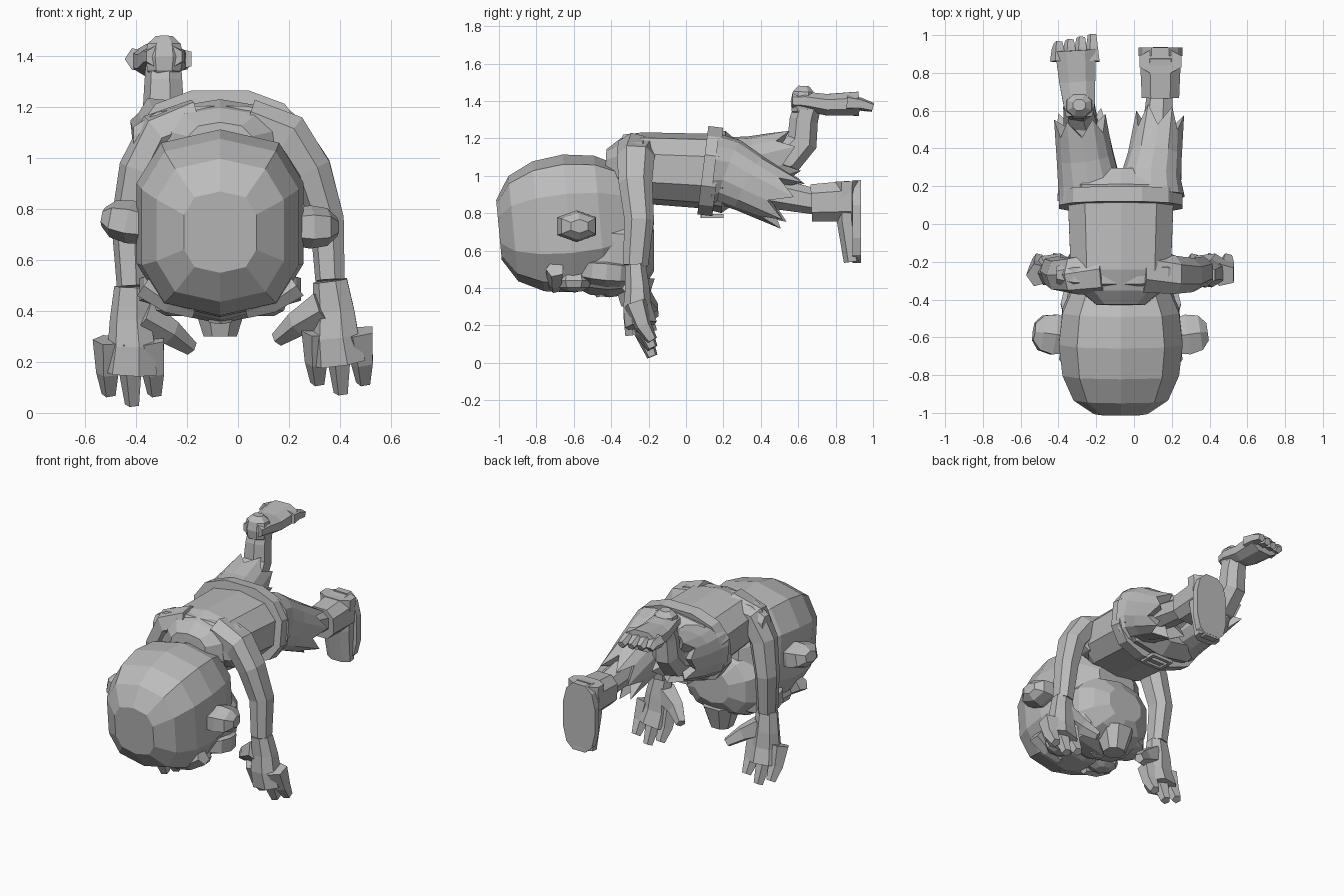
import bpy, math
from mathutils import Vector

if bpy.data.objects.get("Cube"):
    bpy.data.objects.remove(bpy.data.objects["Cube"], do_unlink=True)

grey = bpy.data.materials.new("plain grey")
grey.use_nodes = True
tone = (0.5, 0.5, 0.5, 1)
grey.diffuse_color = tone
grey.node_tree.nodes["Principled BSDF"].inputs["Base Color"].default_value = tone

ACROSS, ALONG = Vector((1, 0, 0)), Vector((0, 1, 0))
MIDDLE = -0.07


def signed_power(value, power):
    return math.copysign(abs(value) ** power, value)


def loft(name, path, radii, side=ACROSS, sides=8, power=0.85, tear=0):
    """Skin rounded-square rings along a path; tear makes a ragged open hem."""
    centres = [Vector(point) for point in path]
    last = len(centres) - 1
    verts, faces = [], []
    for i, (centre, (wide, deep)) in enumerate(zip(centres, radii)):
        heading = (centres[min(i + 1, last)] - centres[max(i - 1, 0)]).normalized()
        u = (side - heading * side.dot(heading)).normalized()
        v = heading.cross(u)
        for k in range(sides):
            angle = math.tau * (k + 0.5) / sides
            point = (centre + u * wide * signed_power(math.cos(angle), power)
                     + v * deep * signed_power(math.sin(angle), power))
            if tear and i == last:
                point += heading * tear * (1 if k % 2 else -0.5)
            verts.append(point)
    for start in range(0, last * sides, sides):
        for k in range(sides):
            a, b = start + k, start + (k + 1) % sides
            faces.append((a, b, b + sides, a + sides))
    faces.append(tuple(reversed(range(sides))))
    rim = list(range(last * sides, len(verts)))
    if tear:
        faces += [(a, b, len(verts)) for a, b in zip(rim, rim[1:] + rim[:1])]
        verts.append(centres[-1] - heading * tear)
    else:
        faces.append(tuple(rim))
    mesh = bpy.data.meshes.new(name)
    mesh.from_pydata(verts, [], faces)
    mesh.materials.append(grey)
    obj = bpy.data.objects.new(name, mesh)
    bpy.context.collection.objects.link(obj)


def limb(name, path, start, end, flat=1, **options):
    """Tube whose radius runs evenly from start to end."""
    last = len(path) - 1
    widths = [start + (end - start) * i / last for i in range(last + 1)]
    loft(name, path, [(w, w * flat) for w in widths], **options)


def blob(name, start, end, wide, deep, rings=7, **options):
    """Rounded boxy lump between two end caps."""
    start, end = Vector(start), Vector(end)
    angles = [math.pi * (0.08 + 0.84 * i / (rings - 1)) for i in range(rings)]
    path = [start.lerp(end, 0.5 - math.cos(a) / math.cos(angles[0]) / 2) for a in angles]
    swell = [math.sin(a) ** 0.6 for a in angles]
    loft(name, path, [(wide * s, deep * s) for s in swell], **options)


# head hanging face down, crown to the front
blob("skull", (MIDDLE, -1, 0.71), (MIDDLE, -0.25, 0.78), 0.34, 0.37, sides=10, power=0.72)
blob("jaw", (MIDDLE, -0.65, 0.6), (MIDDLE, -0.17, 0.6), 0.3, 0.25, sides=10)
blob("cheeks", (MIDDLE, -0.6, 0.5), (MIDDLE, -0.25, 0.47), 0.34, 0.1)
limb("mouth", [(MIDDLE, -0.28, 0.45), (MIDDLE, -0.28, 0.3)], 0.12, 0.07)
limb("nose", [(MIDDLE, -0.45, 0.45), (MIDDLE, -0.43, 0.36)], 0.07, 0.05, sides=6)

# ears, eyes and brows
for s, label in ((1, "left"), (-1, "right")):
    def face_point(out, y, z):
        return MIDDLE + s * out, y, z

    blob(label + "_ear", face_point(0.25, -0.6, 0.73), face_point(0.46, -0.57, 0.75 - s * 0.02),
         0.12, 0.085, rings=5, side=ALONG, sides=6)
    blob(label + "_eye", face_point(0.17, -0.6, 0.5), face_point(0.17, -0.6, 0.38),
         0.1, 0.1, rings=5)
    limb(label + "_brow", [face_point(0.3, -0.7, 0.5), face_point(0.2, -0.7, 0.43),
                           face_point(0.1, -0.7, 0.4)], 0.05, 0.03, side=ALONG, sides=5)

# torso tapering into the neck, broad shoulders, belt and square buckle
swell = {-0.43: 0.45, -0.36: 0.75, -0.25: 0.95, 0.1: 1, 0.2: 1.1, 0.29: 0.75}
loft("torso", [(MIDDLE, y, 1.03 - y / 20) for y in swell],
     [(0.29 * s, 0.2 * s) for s in swell.values()], sides=10, power=0.8)
blob("shoulders", (MIDDLE - 0.34, -0.27, 1.06), (MIDDLE + 0.34, -0.27, 1.06), 0.11, 0.16,
     rings=6, side=ALONG)
limb("belt", [(MIDDLE, 0.09, 1.03), (MIDDLE, 0.17, 1.02)], 0.335, 0.335, flat=0.73,
     sides=12, power=0.8)
for e in (-1, 1):
    x, y = MIDDLE + e * 0.07, 0.14 + e * 0.05
    limb("buckle_side", [(x, 0.08, 0.785), (x, 0.2, 0.785)], 0.015, 0.015, sides=4)
    limb("buckle_bar", [(MIDDLE - 0.07, y, 0.785), (MIDDLE + 0.07, y, 0.785)],
         0.015, 0.015, side=ALONG, sides=4)

# arms reaching down, each with a hand, three fingers and a thumb
for s, label, drop in ((1, "left", 0), (-1, "right", 0.05)):
    def reach(out, y, z):
        return s * out - z / 20, y, z - drop * (1 - z)

    wrist, knuckles = reach(0.39, -0.27, 0.52), reach(0.41, -0.24, 0.2)
    limb(label + "_arm", [reach(0.1, -0.26, 1.13), reach(0.26, -0.27, 1.09),
                          reach(0.34, -0.27, 0.96), reach(0.39, -0.25, 0.76), wrist],
         0.1, 0.06, flat=1.15, sides=7)
    limb(label + "_hand", [wrist, reach(0.4, -0.26, 0.4), reach(0.4, -0.26, 0.3), knuckles],
         0.07, 0.11, flat=0.8, sides=7)
    for k in (-1, 0, 1):
        tip = 0.08 + 0.04 * abs(k)
        limb(f"{label}_finger_{k + 2}", [reach(0.41 + k * 0.08, -0.27, 0.32),
                                         reach(0.41 + k * 0.09, -0.23, 0.2),
                                         reach(0.41 + k * 0.09, -0.18, tip)],
             0.065, 0.03, sides=5)
    limb(label + "_thumb", [reach(0.36, -0.27, 0.41), reach(0.25, -0.23, 0.35),
                            reach(0.17, -0.17, 0.29)], 0.075, 0.03, side=ALONG, sides=5)

# torn trouser legs
limb("left_trouser", [(0.09, 0.15, 1.03), (0.09, 0.23, 1.02), (0.11, 0.34, 0.96),
                      (0.13, 0.5, 0.88)], 0.18, 0.13, flat=1.1, sides=14, tear=0.08)
limb("right_trouser", [(-0.23, 0.15, 1.03), (-0.24, 0.23, 1.04), (-0.26, 0.36, 1.06),
                       (-0.28, 0.52, 1.1)], 0.18, 0.14, sides=14, tear=0.06)

# booted leg, toe pointing down
BOOT = 0.14
limb("left_shin", [(0.12, 0.4, 0.92), (BOOT, 0.7, 0.86)], 0.09, 0.07, sides=7)
limb("boot_shaft", [(BOOT, 0.67, 0.855), (BOOT, 0.88, 0.865)], 0.105, 0.115, power=0.75)
limb("boot_foot", [(BOOT, 0.86, 0.97), (BOOT, 0.86, 0.76), (BOOT, 0.89, 0.54)],
     0.12, 0.09, flat=0.55)
limb("boot_sole", [(BOOT, 0.89, 0.755), (BOOT, 0.935, 0.755)], 0.12, 0.12, flat=1.9,
     sides=12, power=0.7)

# bare leg kicked up, with foot and toes
limb("right_shin", [(-0.27, 0.4, 1.05), (-0.28, 0.54, 1.09), (-0.29, 0.62, 1.18),
                    (-0.29, 0.63, 1.3), (-0.29, 0.66, 1.4)], 0.1, 0.07, sides=7)
limb("bare_foot", [(-0.29, 0.57, 1.4), (-0.29, 0.63, 1.4), (-0.3, 0.75, 1.38),
                   (-0.31, 0.92, 1.385)], 0.075, 0.115, flat=0.6)
blob("heel", (-0.29, 0.62, 1.31), (-0.29, 0.63, 1.48), 0.08, 0.07, rings=5)
for k in range(4):
    x = k * 0.06 - 0.4
    limb(f"toe_{k + 1}", [(x, 0.86, 1.39), (x, 0.93, 1.385), (x, 0.955 + k * 0.015, 1.365)],
         0.045, 0.025, sides=5)
